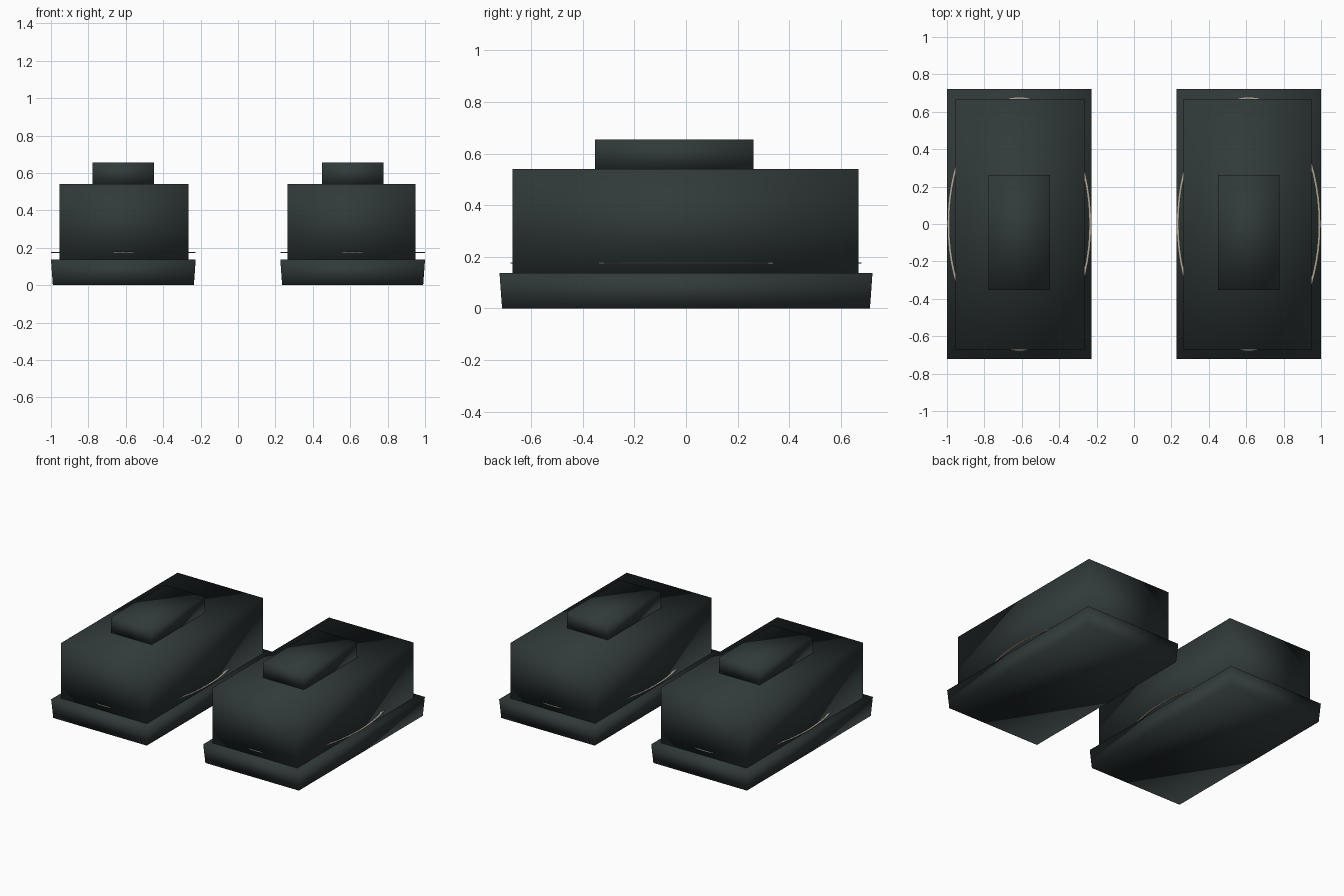
import bpy
import bmesh
from math import cos, sin, tau

cube = bpy.data.objects.get("Cube")
if cube:
    bpy.data.objects.remove(cube, do_unlink=True)


def material(name, rgb):
    mat = bpy.data.materials.new(name)
    mat.use_nodes = True
    mat.diffuse_color = (*rgb, 1)
    bsdf = next(n for n in mat.node_tree.nodes if n.type == "BSDF_PRINCIPLED")
    bsdf.inputs["Base Color"].default_value = (*rgb, 1)
    bsdf.inputs["Roughness"].default_value = 0.8
    return mat


DARK = material("dark slate green", (0.03, 0.041, 0.041))
PALE = material("pale beige", (0.45, 0.39, 0.32))


def finish(name, bm, mat):
    bmesh.ops.recalc_face_normals(bm, faces=bm.faces)
    mesh = bpy.data.meshes.new(name)
    bm.to_mesh(mesh)
    bm.free()
    mesh.materials.append(mat)
    mesh.shade_smooth()
    obj = bpy.data.objects.new(name, mesh)
    bpy.context.collection.objects.link(obj)
    return obj


def block(name, xs, ys, zs, inset_top=0.0, inset_bottom=0.0):
    """Softly shaded box whose top or bottom can be drawn in."""
    bm = bmesh.new()
    bmesh.ops.create_cube(bm, size=2)
    for v in bm.verts:
        inset = inset_top if v.co.z > 0 else inset_bottom
        for axis, span in enumerate((xs, ys, zs)):
            side = v.co[axis]
            v.co[axis] = span[1] if side > 0 else span[0]
            if axis < 2:
                v.co[axis] -= side * inset
    return finish(name, bm, DARK)


def trim_ring(name, x, rx, ry, z, width=0.014, height=0.004, steps=64):
    """Thin flat oval band that peeks out around the body."""
    bm = bmesh.new()
    section = ((0, -1), (0, 1), (-1, 1), (-1, -1))
    loops = []
    for i in range(steps):
        a = tau * i / steps
        loops.append([bm.verts.new((x + (rx + s * width) * cos(a),
                                    (ry + s * width) * sin(a),
                                    z + t * height / 2)) for s, t in section])
    for i in range(steps):
        p, q = loops[i], loops[(i + 1) % steps]
        for j in range(4):
            k = (j + 1) % 4
            bm.faces.new((p[j], q[j], q[k], p[k]))
    return finish(name, bm, PALE)


# Matching pair: wide base, tall body, small cap and thin trim
for side, label, body_x in ((-1, "right", (-0.955, -0.265)),
                            (1, "left", (0.265, 0.948))):
    cx = side * 0.613
    block(label + "_base", (cx - 0.387, cx + 0.387), (-0.723, 0.723),
          (0, 0.137), inset_bottom=0.01)
    block(label + "_body", body_x, (-0.672, 0.668), (0.125, 0.54))
    block(label + "_cap", (cx - 0.164, cx + 0.164), (-0.352, 0.262),
          (0.535, 0.655))
    trim_ring(label + "_trim", cx, 0.386, 0.68, 0.175)
